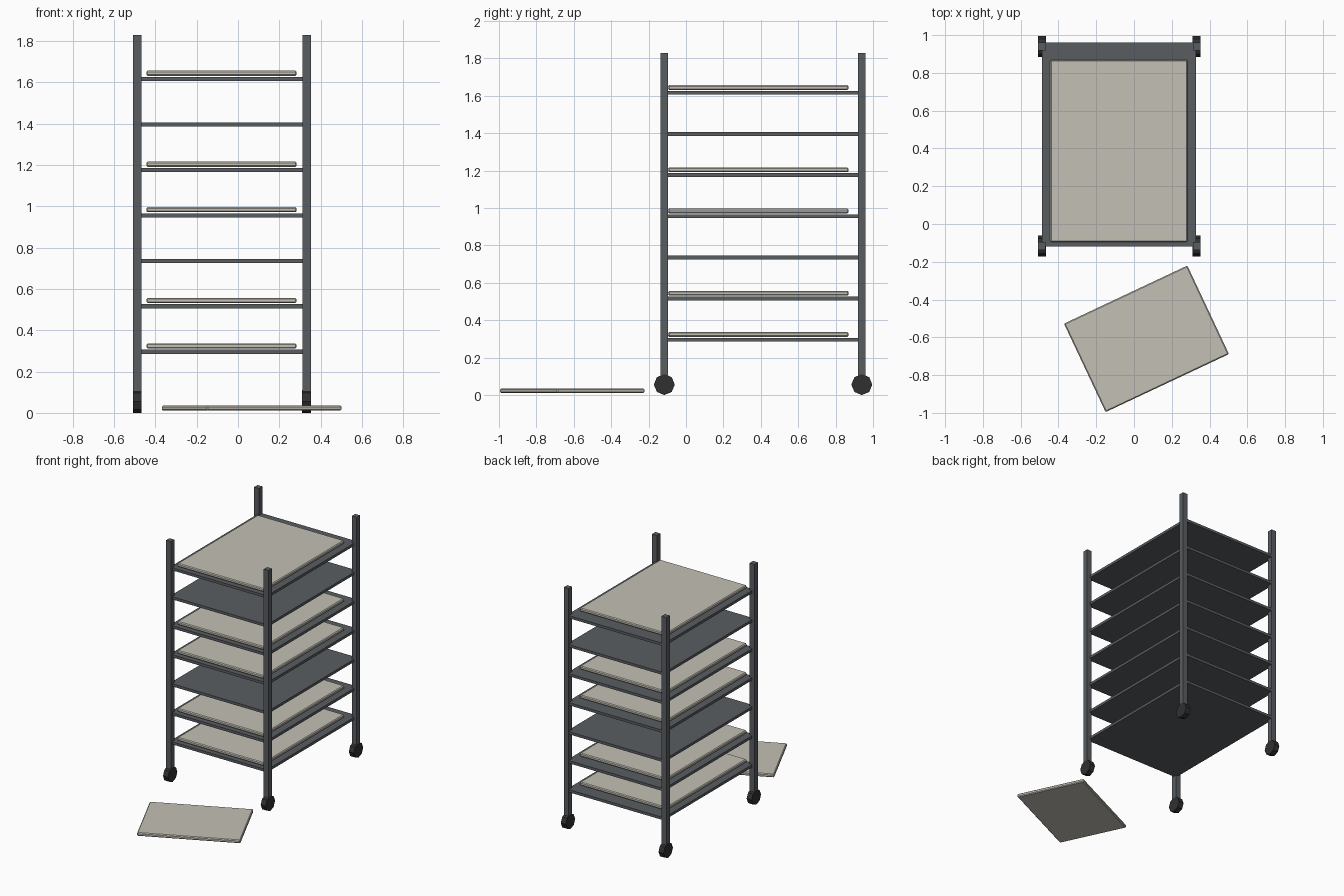
import bpy
from math import radians, pi

if "Cube" in bpy.data.objects:
    bpy.data.objects.remove(bpy.data.objects["Cube"])


def material(name, rgb):
    m = bpy.data.materials.new(name)
    m.diffuse_color = (*rgb, 1)
    m.use_nodes = True
    m.node_tree.nodes["Principled BSDF"].inputs["Base Color"].default_value = m.diffuse_color
    return m


METAL = material("dark_steel", (0.10, 0.11, 0.12))
RUBBER = material("black_rubber", (0.03, 0.03, 0.03))
TRAY = material("pale_tray", (0.55, 0.53, 0.46))


def box(name, center, size, mat, bevel=0, turn=0):
    bpy.ops.mesh.primitive_cube_add(size=1, location=center)
    ob = bpy.context.object
    ob.name = name
    ob.scale = size
    bpy.ops.object.transform_apply(location=False, rotation=False, scale=True)
    ob.rotation_euler.z = turn
    ob.data.materials.append(mat)
    if bevel:
        mod = ob.modifiers.new("edge", "BEVEL")
        mod.width = bevel
        mod.segments = 1
    return ob


# Rack centre and corner posts
CX, CY = -0.078, 0.412
HX, HY = 0.41, 0.528
WHEEL_R = 0.056

for sx, side in ((-1, "left"), (1, "right")):
    for sy, end in ((-1, "front"), (1, "back")):
        x, y = CX + sx * HX, CY + sy * HY
        box(f"{end}_{side}_post", (x, y, 0.955), (0.041, 0.041, 1.75), METAL)
        # Octagonal caster wheel, axle along x
        bpy.ops.mesh.primitive_cylinder_add(
            vertices=8, radius=WHEEL_R, depth=0.042,
            location=(x, y, WHEEL_R), rotation=(0, pi / 2, 0))
        wheel = bpy.context.object
        wheel.name = f"{end}_{side}_wheel"
        wheel.data.materials.append(RUBBER)

# Seven shelves, five of them carrying a tray
for i in range(7):
    z = 0.296 + 0.22 * i
    box(f"shelf_{i + 1}", (-0.08, 0.42, z), (0.815, 1.08, 0.02), METAL)
    if i not in (2, 5):
        box(f"tray_{i + 1}", (-0.08, 0.387, z + 0.028),
            (0.727, 0.965, 0.025), TRAY, bevel=0.006)

# Loose tray lying on the floor in front
box("floor_tray", (0.066, -0.608, 0.023), (0.722, 0.518, 0.025), TRAY,
    bevel=0.006, turn=radians(25.2))
